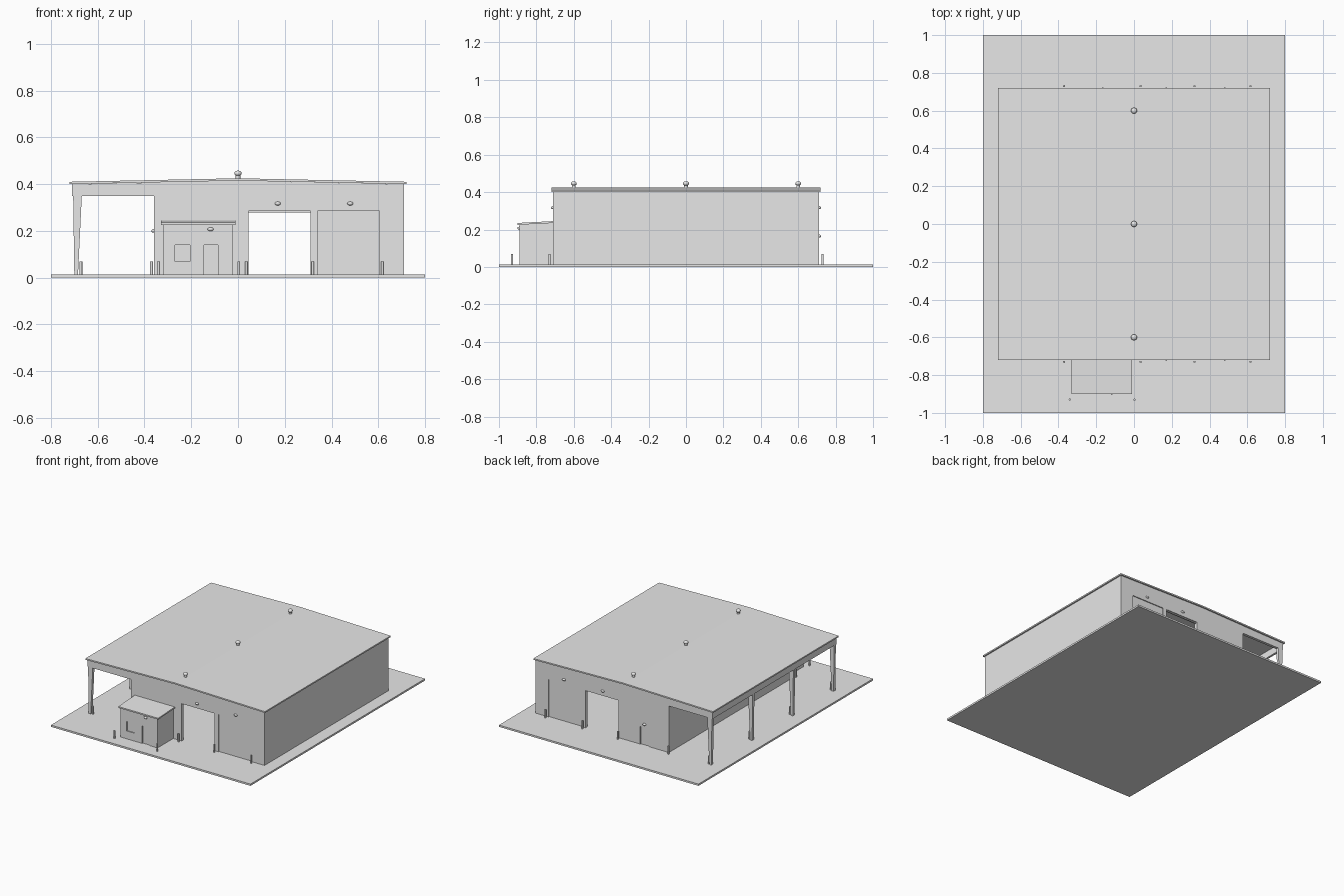
import bpy, bmesh, math
from mathutils import Matrix

if "Cube" in bpy.data.objects:
    bpy.data.objects.remove(bpy.data.objects["Cube"])

grey = bpy.data.materials.new("plain_grey")
grey.diffuse_color = (0.8, 0.8, 0.8, 1)
grey.use_nodes = True
grey.node_tree.nodes["Principled BSDF"].inputs["Base Color"].default_value = grey.diffuse_color


def finish(name, bm):
    bmesh.ops.recalc_face_normals(bm, faces=bm.faces)
    me = bpy.data.meshes.new(name)
    bm.to_mesh(me)
    bm.free()
    me.materials.append(grey)
    ob = bpy.data.objects.new(name, me)
    bpy.context.collection.objects.link(ob)
    return ob


def box(name, x0, x1, y0, y1, z0, z1):
    bm = bmesh.new()
    m = Matrix.Translation(((x0 + x1) / 2, (y0 + y1) / 2, (z0 + z1) / 2))
    m = m @ Matrix.Diagonal((x1 - x0, y1 - y0, z1 - z0, 1))
    bmesh.ops.create_cube(bm, size=1, matrix=m)
    return finish(name, bm)


def prism(name, pts, a, b, axis="y"):
    """Extrude a profile: (x,z) points along y, or (y,z) points along x."""
    bm = bmesh.new()
    put = (lambda p, t: (p[0], t, p[1])) if axis == "y" else (lambda p, t: (t, p[0], p[1]))
    f = bm.faces.new([bm.verts.new(put(p, a)) for p in pts])
    r = bmesh.ops.extrude_face_region(bm, geom=[f])
    vec = (0, b - a, 0) if axis == "y" else (b - a, 0, 0)
    bmesh.ops.translate(bm, vec=vec, verts=[g for g in r["geom"] if isinstance(g, bmesh.types.BMVert)])
    return finish(name, bm)


def smooth(ob):
    bpy.ops.object.select_all(action="DESELECT")
    ob.select_set(True)
    bpy.context.view_layer.objects.active = ob
    bpy.ops.object.shade_smooth_by_angle(angle=math.radians(40))


def cylinder(name, x, y, z0, z1, r, n=12):
    bm = bmesh.new()
    bmesh.ops.create_cone(bm, cap_ends=True, segments=n, radius1=r, radius2=r, depth=z1 - z0,
                          matrix=Matrix.Translation((x, y, (z0 + z1) / 2)))
    ob = finish(name, bm)
    smooth(ob)
    return ob


def ball(name, x, y, z, sx, sy, sz):
    bm = bmesh.new()
    bmesh.ops.create_uvsphere(bm, u_segments=16, v_segments=10, radius=1,
                              matrix=Matrix.Translation((x, y, z)) @ Matrix.Diagonal((sx, sy, sz, 1)))
    ob = finish(name, bm)
    smooth(ob)
    return ob


def cut(ob, *dims):
    c = box("cutter", *dims)
    c.hide_render = True
    m = ob.modifiers.new("cut", "BOOLEAN")
    m.operation, m.solver, m.object = "DIFFERENCE", "EXACT", c
    bpy.context.view_layer.objects.active = ob
    bpy.ops.object.modifier_apply(modifier=m.name)
    bpy.data.objects.remove(c)


# Ground slab and floor drains
box("slab", -0.8, 0.8, -1, 1, 0, 0.013)
for y in (-0.22, 0.22):
    cylinder("floor_drain", 0, y, 0, 0.015, 0.018)

# End walls with two vehicle openings each, tops following the roof pitch
wall = [(-0.36, 0), (0.045, 0), (0.045, 0.285), (0.31, 0.285), (0.31, 0), (0.34, 0),
        (0.34, 0.285), (0.605, 0.285), (0.605, 0), (0.71, 0), (0.71, 0.4), (0, 0.415), (-0.36, 0.4075)]
prism("front_wall", wall, -0.71, -0.688)
back = prism("back_wall", wall, 0.71, 0.688)
cut(back, -0.2, -0.13, 0.703, 0.73, 0.013, 0.14)   # recessed back door

# Long walls
box("right_wall", 0.688, 0.71, -0.71, 0.71, 0, 0.4)
box("left_wall", -0.36, -0.338, -0.71, 0.71, 0, 0.407)

# Main roof, shallow gable
prism("main_roof", [(-0.72, 0.4), (0, 0.415), (0.72, 0.4), (0.72, 0.41), (0, 0.425), (-0.72, 0.41)],
      -0.72, 0.72)

for s in (-1, 1):
    # Closed roller door, rolled-up door edge, lights over the doors
    ya, yb = sorted((s * 0.703, s * 0.693))
    box("roller_door", 0.34, 0.605, ya, yb, 0.013, 0.285)
    box("raised_door_edge", 0.045, 0.31, ya, yb, 0.279, 0.286)
    for x in (0.17, 0.48):
        ball("door_light", x, s * 0.712, 0.317, 0.013, 0.01, 0.008)
    # Canopy end beam
    ya, yb = sorted((s * 0.71, s * 0.69))
    prism("canopy_end_beam", [(-0.71, 0.35), (-0.36, 0.35), (-0.36, 0.407), (-0.71, 0.4)], ya, yb)
ball("back_door_light", -0.165, 0.712, 0.165, 0.013, 0.01, 0.008)
ball("canopy_wall_light", -0.362, 0, 0.2, 0.008, 0.013, 0.008)

# Canopy side beam, tapered columns, cross beams and column guards
box("canopy_side_beam", -0.71, -0.695, -0.71, 0.71, 0.35, 0.4)
for y in (-0.7, -0.233, 0.233, 0.7):
    prism("canopy_column", [(-0.7, 0), (-0.685, 0), (-0.668, 0.352), (-0.705, 0.352)], y - 0.01, y + 0.01)
    cylinder("column_guard", -0.672, y, 0, 0.07, 0.006)
for y in (-0.233, 0.233):
    prism("canopy_cross_beam", [(-0.7, 0.35), (-0.36, 0.35), (-0.36, 0.405), (-0.7, 0.4)], y - 0.01, y + 0.01)

# Front office with recessed door and window
office = prism("office", [(-0.89, 0), (-0.705, 0), (-0.705, 0.235), (-0.89, 0.226)], -0.318, -0.022, "x")
cut(office, -0.145, -0.085, -0.92, -0.883, 0.013, 0.14)
cut(office, -0.27, -0.205, -0.92, -0.883, 0.07, 0.14)
prism("office_roof", [(-0.9, 0.225), (-0.705, 0.235), (-0.705, 0.245), (-0.9, 0.235)], -0.33, -0.01, "x")
ball("office_light", -0.117, -0.892, 0.207, 0.013, 0.01, 0.008)

# Roof ventilators
for y in (-0.6, 0, 0.6):
    cylinder("vent_neck", 0, y, 0.418, 0.438, 0.01)
    ball("vent_cap", 0, y, 0.446, 0.016, 0.016, 0.012)

# Bollards
spots = [(x, s * 0.73) for s in (-1, 1) for x in (-0.37, 0.035, 0.32, 0.617)]
for x, y in spots + [(-0.34, -0.93), (0.003, -0.93)]:
    cylinder("bollard", x, y, 0, 0.07, 0.006)
